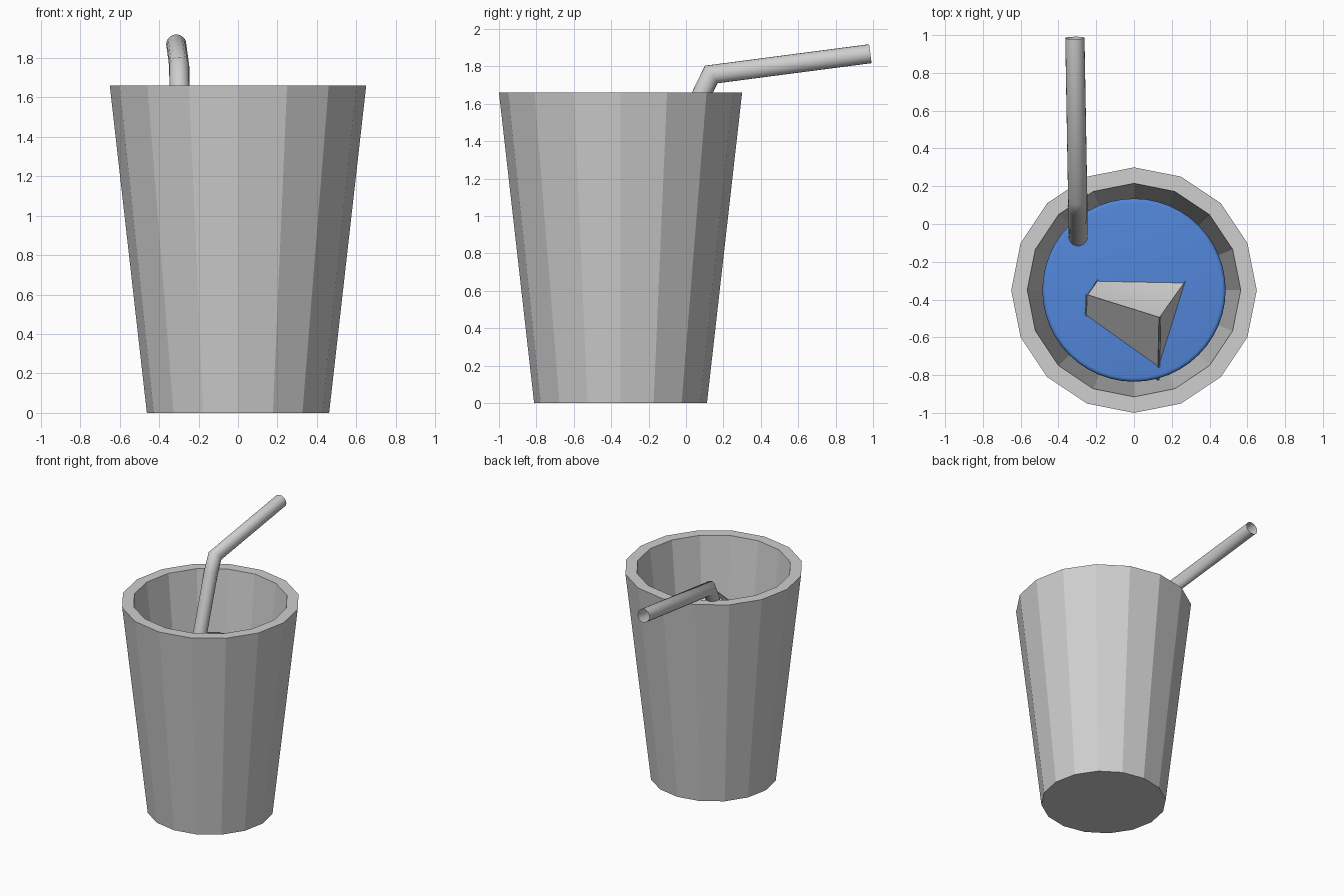
import bpy, bmesh, math
from mathutils import Vector, Matrix

if "Cube" in bpy.data.objects:
    bpy.data.objects.remove(bpy.data.objects["Cube"])

CENTRE = Vector((0, -0.35, 0))
LIQUID_Z = 1.19


def material(name, rgb):
    m = bpy.data.materials.new(name)
    m.diffuse_color = (*rgb, 1)
    m.use_nodes = True
    m.node_tree.nodes["Principled BSDF"].inputs["Base Color"].default_value = m.diffuse_color
    return m


grey = material("light grey", (0.62, 0.62, 0.62))
blue = material("blue liquid", (0.085, 0.24, 0.70))


def make(name, bm, mat, smooth=None):
    me = bpy.data.meshes.new(name)
    bm.to_mesh(me)
    bm.free()
    ob = bpy.data.objects.new(name, me)
    bpy.context.collection.objects.link(ob)
    me.materials.append(mat)
    if smooth:
        bpy.context.view_layer.objects.active = ob
        ob.select_set(True)
        bpy.ops.object.shade_smooth_by_angle(angle=math.radians(smooth))
        ob.select_set(False)
    return ob


def bridge(bm, rings):
    for a, b in zip(rings, rings[1:]):
        n = len(a)
        for i in range(n):
            j = (i + 1) % n
            bm.faces.new((a[i], a[j], b[j], b[i]))


def lathe(name, profile, sides, mat, smooth=None):
    """Capped solid of revolution from (radius, z) points."""
    bm = bmesh.new()
    rings = []
    for r, z in profile:
        rings.append([bm.verts.new(CENTRE + Vector((
            r * math.cos(2 * math.pi * i / sides),
            r * math.sin(2 * math.pi * i / sides), z))) for i in range(sides)])
    bridge(bm, rings)
    bm.faces.new(rings[0])
    bm.faces.new(rings[-1])
    bmesh.ops.recalc_face_normals(bm, faces=bm.faces)
    return make(name, bm, mat, smooth)


# Cup: sixteen flat sides, thick wall
lathe("cup", [(0.462, 0), (0.65, 1.66), (0.565, 1.66), (0.38, 0.1)], 16, grey)

# Liquid: smooth tapered body with a rounded top edge
rim, bev = 0.485, 0.02
edge = [(rim - bev + bev * math.cos(t), LIQUID_Z - bev + bev * math.sin(t))
        for t in (i * math.pi / 8 for i in range(5))]
lathe("liquid", [(0.365, 0.11)] + edge, 48, blue, 40)

# Ice cube: tilted, one corner up, partly sunk in the liquid
side = 0.423
bx = Vector((0.419, 0.589, -0.691)).normalized()
by = Vector((-0.91, 0.284, -0.307))
by = (by - bx * by.dot(bx)).normalized()
bz = bx.cross(by)
if bz.z > 0:
    bz = -bz
corner = Vector((0.135, -0.50, LIQUID_Z + 0.22))
bm = bmesh.new()
bmesh.ops.create_cube(bm, size=side)
middle = corner + (bx + by + bz) * side / 2
rot = Matrix((bx, by, bz)).transposed()
for v in bm.verts:
    v.co = middle + rot @ v.co
bmesh.ops.bevel(bm, geom=bm.edges[:], offset=0.008, segments=2,
                affect='EDGES', profile=0.5)
bmesh.ops.recalc_face_normals(bm, faces=bm.faces)
make("ice_cube", bm, grey, 40)

# Straw: open bent tube swept along a path with mitred rings
path = [Vector(p) for p in ((-0.285, -0.40, 0.13), (-0.296, -0.06, 1.20),
                            (-0.297, 0.085, 1.655), (-0.298, 0.135, 1.757),
                            (-0.313, 0.985, 1.868))]
bm = bmesh.new()
rings = []
N, R = 20, 0.051
for k, p in enumerate(path):
    d_in = (p - path[k - 1]).normalized() if k else None
    d_out = (path[k + 1] - p).normalized() if k + 1 < len(path) else None
    d_in, d_out = d_in or d_out, d_out or d_in
    t = (d_in + d_out).normalized()
    side_v = (Vector((1, 0, 0)) - t * t.x).normalized()
    up = t.cross(side_v) / max(0.5, t.dot(d_in))
    rings.append([bm.verts.new(p + R * (side_v * math.cos(a) + up * math.sin(a)))
                  for a in (2 * math.pi * i / N for i in range(N))])
bridge(bm, rings)
bmesh.ops.recalc_face_normals(bm, faces=bm.faces)
make("straw", bm, grey, 60)
